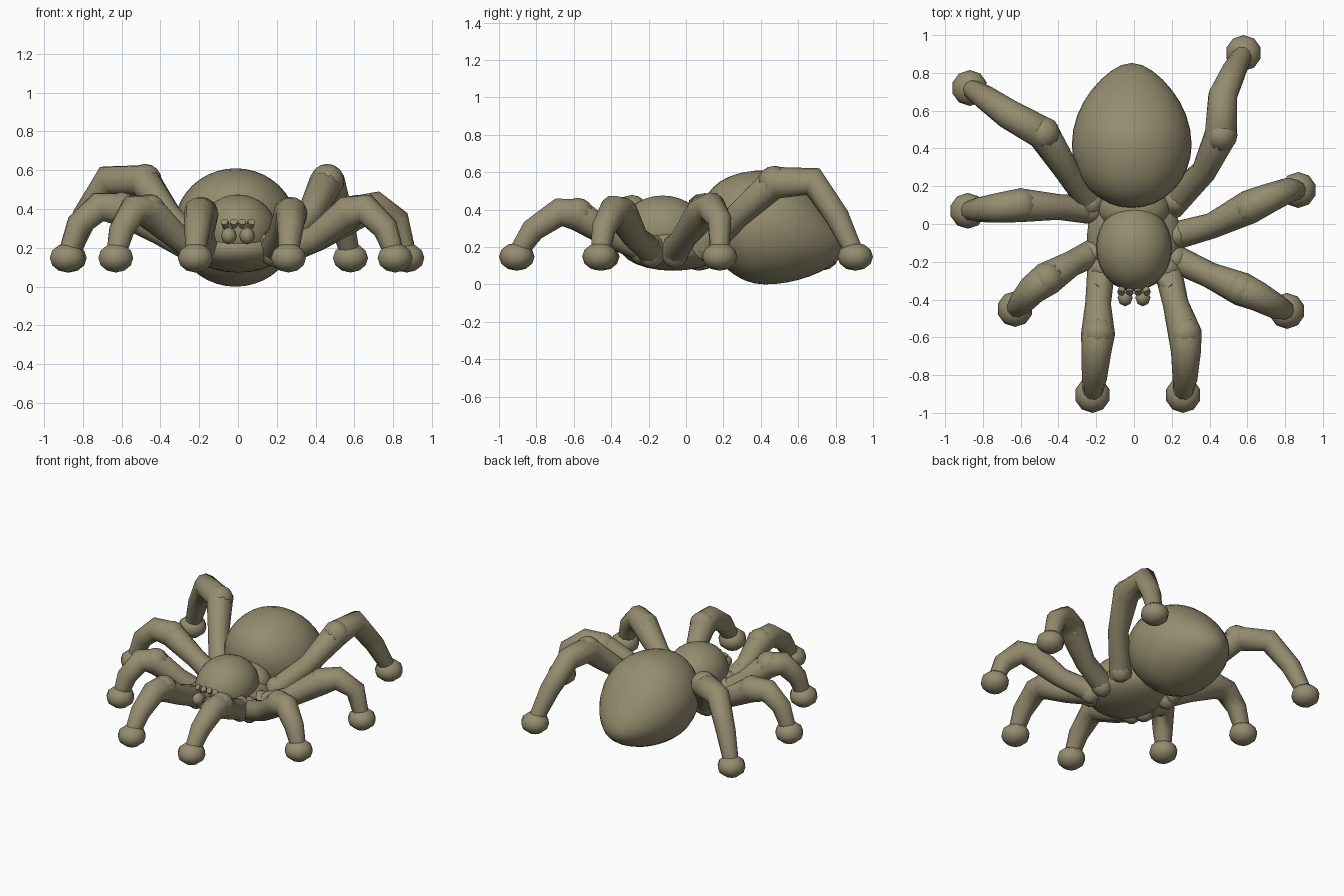
import bpy, math
from mathutils import Vector

cube = bpy.data.objects.get("Cube")
if cube:
    bpy.data.objects.remove(cube, do_unlink=True)

olive = bpy.data.materials.new("olive_tan")
olive.use_nodes = True
COLOUR = (0.30, 0.265, 0.16, 1)
olive.diffuse_color = COLOUR
olive.node_tree.nodes["Principled BSDF"].inputs["Base Color"].default_value = COLOUR


def finish(obj, name, angle=60):
    obj.name = name
    obj.data.materials.clear()
    obj.data.materials.append(olive)
    bpy.ops.object.shade_smooth_by_angle(angle=math.radians(angle))
    return obj


def ball(name, loc, size, segments=12, rings=8):
    bpy.ops.mesh.primitive_uv_sphere_add(segments=segments, ring_count=rings, location=loc)
    obj = bpy.context.object
    obj.scale = size
    bpy.ops.object.transform_apply(location=False, rotation=False, scale=True)
    return finish(obj, name)


def tube(name, points, radii):
    curve = bpy.data.curves.new(name, 'CURVE')
    curve.dimensions = '3D'
    curve.bevel_depth = 1
    curve.bevel_resolution = 3
    curve.resolution_u = 2
    curve.use_fill_caps = True
    spline = curve.splines.new('BEZIER')
    spline.bezier_points.add(len(points) - 1)
    for bp, p, r in zip(spline.bezier_points, points, radii):
        bp.co, bp.radius = p, r
        bp.handle_left_type = bp.handle_right_type = 'VECTOR'
    obj = bpy.data.objects.new(name, curve)
    bpy.context.collection.objects.link(obj)
    bpy.ops.object.select_all(action='DESELECT')
    obj.select_set(True)
    bpy.context.view_layer.objects.active = obj
    bpy.ops.object.convert(target='MESH')
    return finish(bpy.context.object, name)


# Egg-shaped abdomen, pointed and drooping toward the back
abdomen = ball("abdomen", (-0.012, 0.42, 0.305), (0.317, 0.335, 0.305), 32, 20)
for v in abdomen.data.vertices:
    t = v.co.y / 0.335
    if t > 0:
        v.co.y *= 1.21 + 0.08 * t ** 6
        v.co.z = v.co.z * (1 - 0.22 * t * t) - 0.10 * t * t
        v.co.x *= 1 - 0.10 * t * t
    else:
        v.co.z += 0.06 * t * t

# Head, underside plate and waist
ball("head_shell", (0, -0.125, 0.285), (0.2, 0.23, 0.19), 28, 16)
ball("under_plate", (0, -0.07, 0.195), (0.25, 0.28, 0.122), 24, 12)
ball("waist", (0, 0.08, 0.25), (0.19, 0.13, 0.13), 18, 10)

# Legs: hip, thigh, knee, shin, ankle
LEGS = {
    "left_front_leg": [(.17, -.20, .18), (.22, -.42, .27), (.27, -.58, .375), (.275, -.68, .385), (.27, -.82, .29), (.26, -.905, .16)],
    "right_front_leg": [(-.17, -.20, .18), (-.19, -.42, .27), (-.19, -.58, .375), (-.2, -.68, .385), (-.21, -.82, .29), (-.22, -.905, .16)],
    "left_second_leg": [(.19, -.17, .165), (.40, -.27, .25), (.57, -.345, .38), (.66, -.385, .40), (.76, -.44, .30), (.81, -.46, .16)],
    "right_second_leg": [(-.19, -.14, .17), (-.33, -.21, .27), (-.46, -.29, .39), (-.54, -.35, .395), (-.60, -.42, .29), (-.63, -.45, .16)],
    "left_third_leg": [(.19, -.07, .165), (.41, -.01, .25), (.61, .09, .385), (.71, .135, .415), (.82, .18, .34), (.87, .18, .16)],
    "right_third_leg": [(-.19, .07, .17), (-.40, .09, .28), (-.60, .10, .40), (-.72, .085, .41), (-.82, .075, .32), (-.88, .07, .16)],
    "left_back_leg": [(.19, .09, .18), (.37, .28, .37), (.46, .47, .545), (.47, .68, .55), (.53, .81, .36), (.58, .905, .16)],
    "right_back_leg": [(-.20, .08, .18), (-.36, .29, .37), (-.48, .48, .545), (-.67, .585, .55), (-.79, .67, .36), (-.87, .72, .16)],
}
RADII = [0.075, 0.068, 0.09, 0.079, 0.066, 0.05]
for name, points in LEGS.items():
    tube(name, points, RADII)
    ball(name.replace("leg", "knee"), points[2], (0.088, 0.088, 0.088), 12, 8)
    foot = Vector(points[-1])
    ball(name.replace("leg", "foot"), (foot.x, foot.y, 0.148), (0.095, 0.095, 0.075), 10, 6)
    # Hip joint, pushed slightly outward from the body
    hip = Vector(points[0]).lerp(Vector(points[1]), 0.15)
    ball(name.replace("leg", "hip"), hip, (0.075, 0.075, 0.09), 10, 8)

# Face: fangs, eyes and short feelers on both sides
for side, s in (("left", 1), ("right", -1)):
    ball(side + "_fang", (0.047 * s, -0.39, 0.262), (0.04, 0.046, 0.044), 8, 6)
    tube(side + "_fang_root", [(0.04 * s, -0.28, 0.25), (0.045 * s, -0.37, 0.27)], [0.03, 0.03])
    for part, x in (("inner", 0.022), ("outer", 0.07)):
        tube(side + "_" + part + "_eye", [(x * 0.7 * s, -0.30, 0.28), (x * s, -0.365, 0.335)], [0.016, 0.02])
    tube(side + "_feeler", [(0.12 * s, -0.24, 0.22), (0.17 * s, -0.31, 0.25), (0.20 * s, -0.34, 0.29)], [0.035, 0.042, 0.025])
    ball(side + "_feeler_tip", (0.20 * s, -0.33, 0.21), (0.04, 0.035, 0.04), 8, 6)
